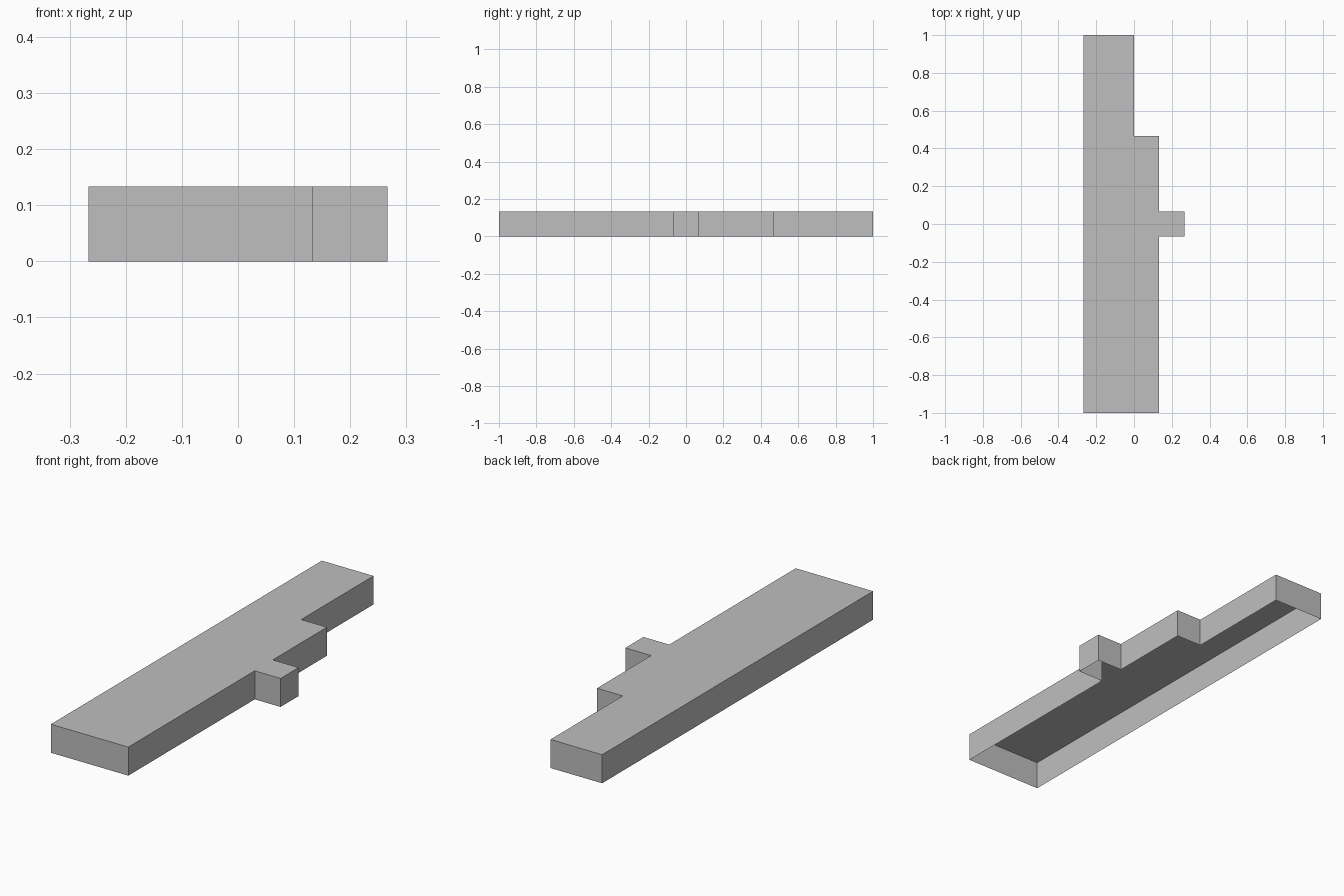
import bpy
import bmesh
from mathutils import Vector

cube = bpy.data.objects.get("Cube")
if cube:
    bpy.data.objects.remove(cube, do_unlink=True)

UNIT = 1 / 15      # layout module
HEIGHT = 2 * UNIT


def flat_material(name, colour):
    mat = bpy.data.materials.new(name)
    mat.use_nodes = True
    mat.diffuse_color = colour
    mat.node_tree.nodes["Principled BSDF"].inputs["Base Color"].default_value = colour
    return mat


# Stepped outline with side tab, counter-clockwise, in modules
outline = [(-4, -15), (2, -15), (2, -1), (4, -1), (4, 1),
           (2, 1), (2, 7), (0, 7), (0, 15), (-4, 15)]

# Top plate
bm = bmesh.new()
top = bm.faces.new([bm.verts.new(Vector((x * UNIT, y * UNIT, HEIGHT)))
                    for x, y in outline])
bm.normal_update()

# Thin skirt walls dropped from the rim; the underside stays open
rim = list(bm.edges)
walls = bmesh.ops.extrude_edge_only(bm, edges=rim)
for item in walls["geom"]:
    if isinstance(item, bmesh.types.BMVert):
        item.co.z = 0
bmesh.ops.recalc_face_normals(bm, faces=bm.faces)
bm.normal_update()
if top.normal.z < 0:
    bmesh.ops.reverse_faces(bm, faces=bm.faces)

mesh = bpy.data.meshes.new("stepped_slab")
bm.to_mesh(mesh)
bm.free()
mesh.materials.append(flat_material("light_grey", (0.52, 0.52, 0.52, 1)))
slab = bpy.data.objects.new("stepped_slab", mesh)
bpy.context.collection.objects.link(slab)
